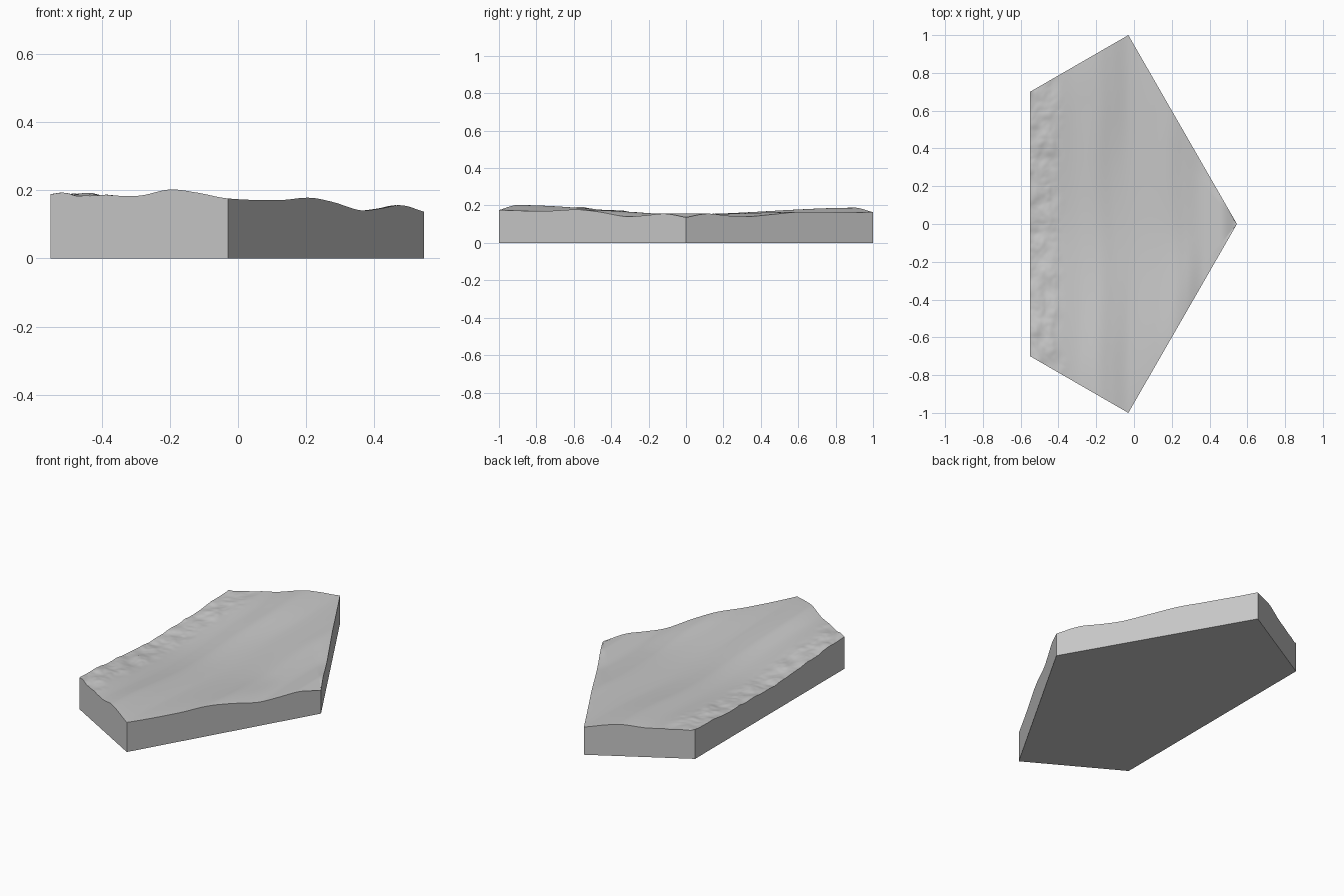
import bpy, bmesh
from math import radians
from mathutils import Vector, noise

cube = bpy.data.objects.get("Cube")
if cube:
    bpy.data.objects.remove(cube, do_unlink=True)

stone = bpy.data.materials.new("light grey stone")
stone.use_nodes = True
stone.diffuse_color = (0.58, 0.58, 0.58, 1)
stone.node_tree.nodes["Principled BSDF"].inputs["Base Color"].default_value = (0.58, 0.58, 0.58, 1)

# Pentagon plan and the surface height along its front edge, centre line and back edge
X0, XM, X1 = -0.55, -0.03, 0.545
FRONT = [(-0.55, .19), (-.4, .186), (-.29, .184), (-.2, .202), (-.12, .193), (-.03, .176), (.12, .171),
         (.21, .178), (.28, .165), (.36, .141), (.42, .147), (.48, .156), (X1, .137)]
CENTRE = [(-0.55, .148), (-.4, .143), (-.3, .142), (-.2, .153), (-.1, .145), (0, .143), (.2, .152),
          (.28, .145), (.36, .139), (.42, .146), (.48, .156), (X1, .137)]
BACK = [(-0.55, .168), (-.4, .173), (-.32, .173), (-.2, .188), (-.12, .18), (-.03, .165), (.12, .164),
        (.2, .165), (.28, .152), (.36, .14), (.42, .146), (.48, .156), (X1, .137)]


def smooth(t):
    t = max(0, min(1, t))
    return t * t * (3 - 2 * t)


def height(profile, x):
    """Smooth curve through the profile points."""
    for i in range(len(profile) - 1):
        (xa, za), (xb, zb) = profile[i], profile[i + 1]
        if x <= xb + 1e-6:
            p = profile[max(i - 1, 0)]
            q = profile[min(i + 2, len(profile) - 1)]
            t, h = (x - xa) / (xb - xa), xb - xa
            ma, mb = (zb - p[1]) / (xb - p[0]) * h, (q[1] - za) / (q[0] - xa) * h
            return (za * (1 + 2 * t) * (1 - t) ** 2 + ma * t * (1 - t) ** 2
                    + zb * t * t * (3 - 2 * t) + mb * t * t * (t - 1))


def half_width(x):
    if x <= XM:
        return 0.7 + 0.3 * (x - X0) / (XM - X0)
    return (X1 - x) / (X1 - XM)


def surface(x, t):
    y = t * half_width(x)
    # ridges bend slightly along the length
    bend = 0.03 * noise.noise(Vector((x, y * 1.7, 3))) * smooth((1 - abs(t)) * 3)
    xs = max(X0, min(X1, x + bend))
    w = smooth(abs(t))
    z = height(CENTRE, xs) * (1 - w) + height(FRONT if t < 0 else BACK, xs) * w
    # broken, rough strip along the straight side
    border = -0.36 + 0.05 * noise.noise(Vector((0, y * 6, 7)))
    rough = smooth((border - x) / 0.08)
    p = Vector((x * 15, y * 10, 1))
    lump = noise.noise(p) + 0.5 * abs(noise.noise(p * 2))
    z += rough * 0.009 * lump
    return x, y, z


# Top surface grid
NX, NY = 54, 180
columns = [X0 + (XM - X0) * i / NX for i in range(NX)]
columns += [XM + (X1 - XM) * i / NX for i in range(NX + 1)]
bm = bmesh.new()
grid = [[bm.verts.new(surface(x, 2 * j / NY - 1)) for j in range(NY + 1)] for x in columns]
for a, b in zip(grid, grid[1:]):
    for j in range(NY):
        bm.faces.new((a[j], b[j], b[j + 1], a[j + 1]))
bmesh.ops.remove_doubles(bm, verts=bm.verts, dist=1e-5)

# Straight walls and flat base
rim = [e for e in bm.edges if e.is_boundary]
walls = bmesh.ops.extrude_edge_only(bm, edges=rim)["geom"]
for v in walls:
    if isinstance(v, bmesh.types.BMVert):
        v.co.z = 0
bmesh.ops.holes_fill(bm, edges=[e for e in bm.edges if e.is_boundary], sides=0)
bmesh.ops.recalc_face_normals(bm, faces=bm.faces)

mesh = bpy.data.meshes.new("stone_slab")
bm.to_mesh(mesh)
bm.free()
mesh.materials.append(stone)
slab = bpy.data.objects.new("stone_slab", mesh)
bpy.context.collection.objects.link(slab)
bpy.context.view_layer.objects.active = slab
slab.select_set(True)
bpy.ops.object.shade_smooth_by_angle(angle=radians(35))
